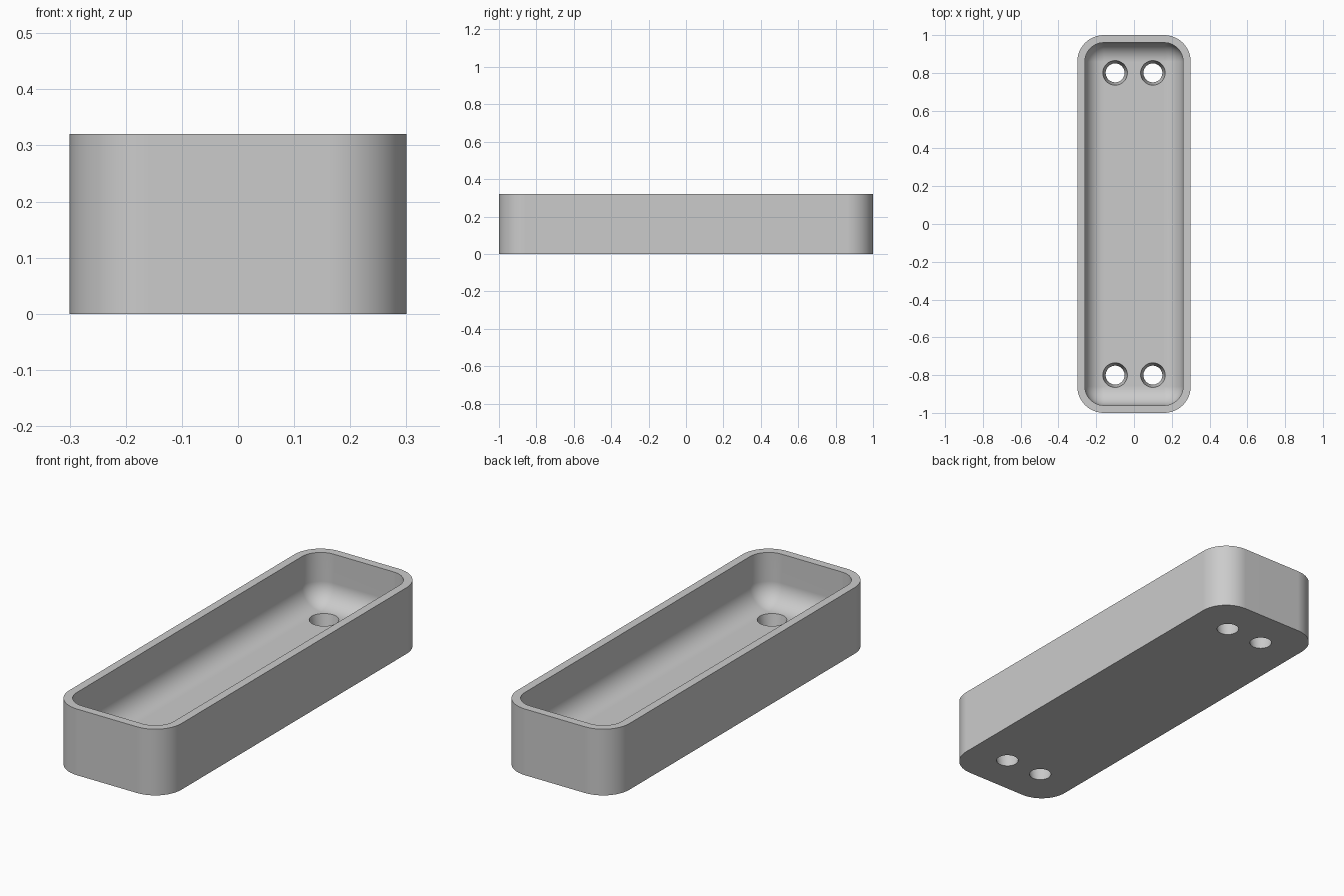
import bpy, bmesh
from math import sin, cos, pi, radians

cube = bpy.data.objects.get("Cube")
if cube:
    bpy.data.objects.remove(cube, do_unlink=True)

HALF_X, HALF_Y, HEIGHT = 0.3, 1.0, 0.32
WALL, FLOOR = 0.04, 0.08
OUTER_R, INNER_R = 0.14, 0.10
STEPS = 12

grey = bpy.data.materials.new("plain grey")
grey.use_nodes = True
colour = (0.6, 0.6, 0.6, 1)
grey.diffuse_color = colour
grey.node_tree.nodes["Principled BSDF"].inputs["Base Color"].default_value = colour


def ring(bm, inset, radius, z):
    """Rounded rectangle of vertices, inset from the outer footprint."""
    cx, cy = HALF_X - inset - radius, HALF_Y - inset - radius
    verts = []
    for q, (sx, sy) in enumerate([(1, 1), (-1, 1), (-1, -1), (1, -1)]):
        for i in range(STEPS + 1):
            a = (q + i / STEPS) * pi / 2
            verts.append(bm.verts.new((sx * cx + radius * cos(a),
                                       sy * cy + radius * sin(a), z)))
    return verts


# Tray: outer wall, rim, inner wall and rounded floor edge
bm = bmesh.new()
rings = [ring(bm, 0, OUTER_R, 0), ring(bm, 0, OUTER_R, HEIGHT),
         ring(bm, WALL, INNER_R, HEIGHT)]
for i in range(STEPS + 1):
    t = i / STEPS * pi / 2
    d = INNER_R * (1 - cos(t))
    rings.append(ring(bm, WALL + d, INNER_R - d, FLOOR + INNER_R * (1 - sin(t))))
for low, high in zip(rings, rings[1:]):
    for i in range(len(low)):
        j = (i + 1) % len(low)
        bm.faces.new((low[i], low[j], high[j], high[i]))
bm.faces.new(rings[0][::-1])
bm.faces.new(rings[-1])
bmesh.ops.remove_doubles(bm, verts=bm.verts[:], dist=1e-5)
bmesh.ops.recalc_face_normals(bm, faces=bm.faces[:])
mesh = bpy.data.meshes.new("tray")
bm.to_mesh(mesh)
bm.free()
mesh.materials.append(grey)
tray = bpy.data.objects.new("tray", mesh)
bpy.context.collection.objects.link(tray)

# Tapered holes through the floor, wider at the top
slope = (0.065 - 0.05) / FLOOR
margin = 0.02
for x in (-0.1, 0.1):
    for y in (-0.8, 0.8):
        bpy.ops.mesh.primitive_cone_add(
            vertices=48, radius1=0.05 - slope * margin, radius2=0.065 + slope * margin,
            depth=FLOOR + 2 * margin, location=(x, y, FLOOR / 2))
        cutter = bpy.context.object
        cutter.name = "hole_cutter"
        cutter.hide_render = True
        cutter.data.materials.append(grey)
        cut = tray.modifiers.new("hole", "BOOLEAN")
        cut.operation, cut.solver, cut.object = "DIFFERENCE", "EXACT", cutter
        bpy.ops.object.select_all(action="DESELECT")
        tray.select_set(True)
        bpy.context.view_layer.objects.active = tray
        bpy.ops.object.modifier_apply(modifier=cut.name)
        bpy.data.objects.remove(cutter, do_unlink=True)

# Smooth corners, with the large flat faces kept flat
bpy.ops.object.shade_smooth_by_angle(angle=radians(30))
weighted = tray.modifiers.new("flat_faces", "WEIGHTED_NORMAL")
weighted.keep_sharp = True
